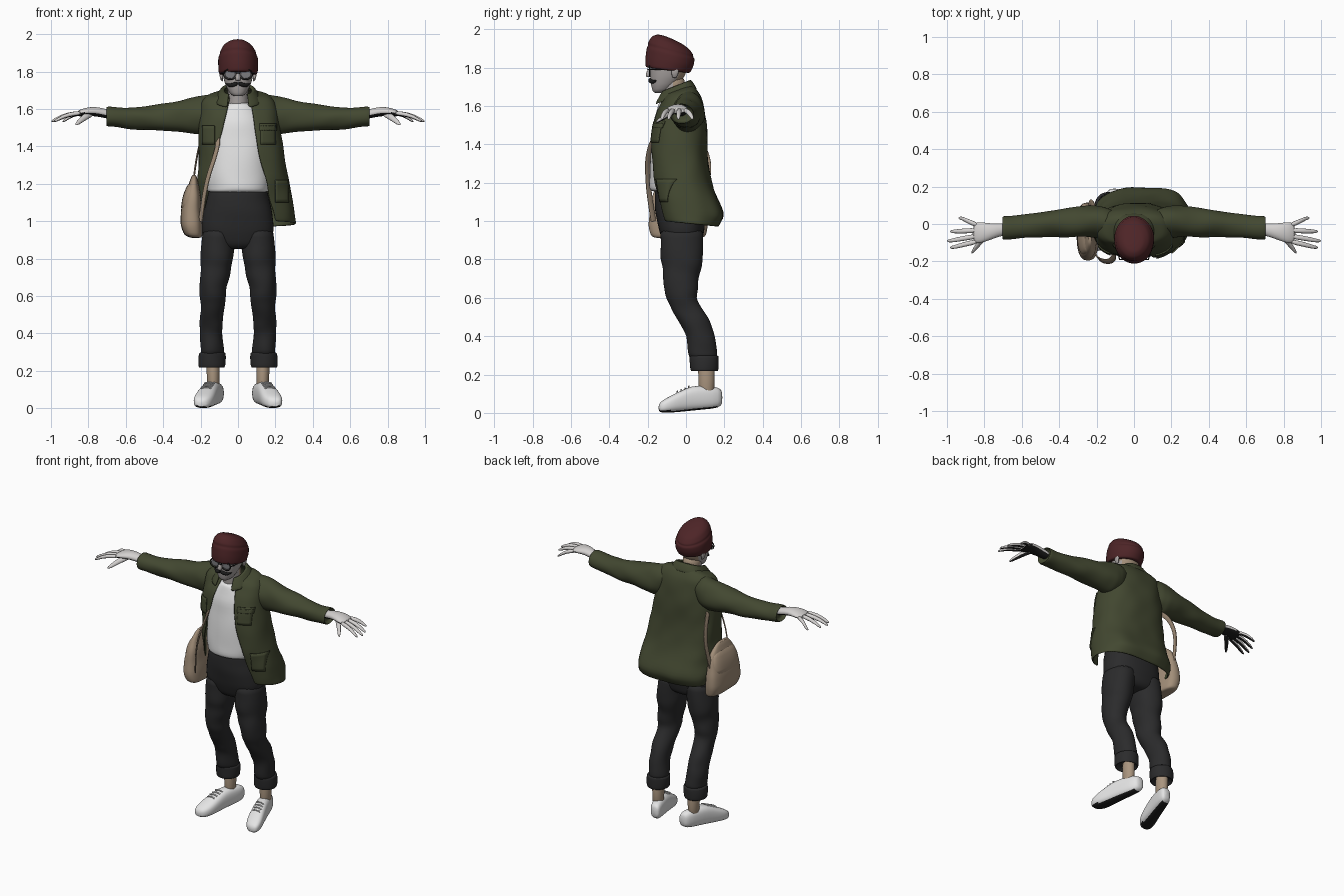
import bpy, bmesh
from math import sin, cos, pi, acos
from mathutils import Vector, noise
from mathutils.bvhtree import BVHTree

cube = bpy.data.objects.get("Cube")
if cube:
    bpy.data.objects.remove(cube)


def material(name, r, g, b):
    m = bpy.data.materials.new(name)
    m.use_nodes = True
    m.diffuse_color = (r, g, b, 1)
    bsdf = m.node_tree.nodes["Principled BSDF"]
    bsdf.inputs["Base Color"].default_value = (r, g, b, 1)
    bsdf.inputs["Roughness"].default_value = 0.8
    return m


OLIVE = material("olive cloth", .055, .064, .03)
CHARCOAL = material("charcoal denim", .024, .024, .025)
WHITE = material("white", .78, .78, .78)
PALE = material("pale skin", .66, .64, .63)
GREY = material("grey skin", .4, .37, .36)
TAN = material("tan skin", .4, .3, .21)
CANVAS = material("canvas", .36, .27, .19)
MAROON = material("maroon knit", .075, .018, .02)
BLACK = material("black", .012, .012, .012)
LENS = material("lens grey", .2, .2, .21)


def spow(v, p):
    return abs(v) ** p * (1 if v >= 0 else -1)


def resample(rings, k):
    out = []
    for a, b in zip(rings, rings[1:]):
        out += [[u + (v - u) * i / k for u, v in zip(a, b)] for i in range(k)]
    return out + [list(rings[-1])]


def finish(name, bm, mats, rule=None, subsurf=1, thick=0):
    bmesh.ops.recalc_face_normals(bm, faces=bm.faces)
    bm.normal_update()
    if rule:
        for f in bm.faces:
            f.material_index = 1 if rule(f) else 0
    me = bpy.data.meshes.new(name)
    bm.to_mesh(me)
    bm.free()
    ob = bpy.data.objects.new(name, me)
    bpy.context.collection.objects.link(ob)
    for m in mats:
        me.materials.append(m)
    if thick:
        s = ob.modifiers.new("thickness", 'SOLIDIFY')
        s.thickness, s.offset = thick, 0
    if subsurf:
        s = ob.modifiers.new("smooth", 'SUBSURF')
        s.levels = s.render_levels = subsurf
    bpy.ops.object.select_all(action='DESELECT')
    ob.select_set(True)
    bpy.context.view_layer.objects.active = ob
    bpy.ops.object.shade_smooth_by_angle(angle=1.1)
    return ob


def crumple(co, centre, amount):
    """Push a cloth point in or out for soft folds."""
    n = noise.noise(Vector((co.x * 9, co.y * 9, co.z * 14)))
    return co + (co - centre).normalized() * n * amount


def loft(name, mats, rings, axis='Z', side=1, p=1, k=1, folds=0, n=20, rule=None):
    """Skin rings of (x, y, z, radius, radius, slope) that lie across one axis."""
    bm = bmesh.new()
    loops = []
    for r in resample([tuple(r) + (0,) * (6 - len(r)) for r in rings], k):
        c, loop = Vector(r[:3]), []
        for i in range(n):
            t = 2 * pi * i / n
            u, v = r[3] * spow(cos(t), p), r[4] * spow(sin(t), p)
            d = {'Z': (u, v, r[5] * v), 'X': (0, u, v), 'Y': (u, 0, v)}[axis]
            co = crumple(c + Vector(d), c, folds)
            loop.append(bm.verts.new((co.x * side, co.y, co.z)))
        loops.append(loop)
    for a, b in zip(loops, loops[1:]):
        for i in range(n):
            j = (i + 1) % n
            bm.faces.new((a[i], a[j], b[j], b[i]))
    bm.faces.new(loops[0])
    bm.faces.new(loops[-1])
    return finish(name, bm, mats, rule)


def wrap(name, mat, rings, folds=0, k=2, n=36, p=.78):
    """Open-fronted cloth: (z, right x, left x, front y, back y, open right, open left, slope)."""
    bm = bmesh.new()
    loops = []
    for z, xr, xl, yf, yb, o_r, o_l, tilt in resample(rings, k):
        cx, rx, cy, ry = (xl + xr) / 2, (xl - xr) / 2, (yf + yb) / 2, (yb - yf) / 2
        edge = [acos(max(-1, min(1, spow((o - cx) / rx, 1 / p)))) for o in (o_l, o_r)]
        start, end = -edge[0], 2 * pi - edge[1]
        loop = []
        for i in range(n + 1):
            t = start + (end - start) * i / n
            y = ry * spow(sin(t), p)
            co = Vector((cx + rx * spow(cos(t), p), cy + y, z + tilt * y))
            loop.append(bm.verts.new(crumple(co, Vector((cx, cy, z)), folds)))
        loops.append(loop)
    for a, b in zip(loops, loops[1:]):
        for i in range(n):
            bm.faces.new((a[i], a[i + 1], b[i + 1], b[i]))
    return finish(name, bm, [mat], thick=.01)


def ribbon(name, mat, pts, depth, width=0):
    cu = bpy.data.curves.new(name, 'CURVE')
    cu.dimensions = '3D'
    cu.bevel_depth, cu.extrude, cu.bevel_resolution = depth, width, 1
    sp = cu.splines.new('NURBS')
    sp.points.add(len(pts) - 1)
    for q, co in zip(sp.points, pts):
        q.co = (*co, 1)
    sp.use_endpoint_u, sp.order_u = True, 3
    cu.materials.append(mat)
    ob = bpy.data.objects.new(name, cu)
    bpy.context.collection.objects.link(ob)


def patch(name, mat, target, x0, x1, z0, z1, n=6):
    """Thin pocket laid on the front of a garment."""
    tree = BVHTree.FromObject(target, bpy.context.evaluated_depsgraph_get())
    bm = bmesh.new()
    bmesh.ops.create_grid(bm, x_segments=n, y_segments=n, size=.5)
    for v in bm.verts:
        x, z = x0 + (x1 - x0) * (v.co.x + .5), z0 + (z1 - z0) * (v.co.y + .5)
        hit = tree.ray_cast(Vector((x, -1, z)), Vector((0, 1, 0)))[0]
        v.co = (x, (hit.y if hit else -.1) - .004, z)
    finish(name, bm, [mat], subsurf=0, thick=.008)


# Trousers
loft("trouser_hips", [CHARCOAL], [
    (0, -.04, 1.18, .155, .12), (0, -.035, 1.13, .165, .13), (0, -.03, 1.05, .185, .13),
    (0, -.022, .95, .198, .12), (0, -.02, .88, .17, .1), (0, -.02, .85, .09, .07)], p=.85, k=2, folds=.006)

under = lambda f: f.normal.z < -.4
for side, label in ((1, "left"), (-1, "right")):
    loft(label + "_trouser_leg", [CHARCOAL], [
        (.1, -.02, .97, .095, .115), (.112, -.022, .8, .092, .11), (.125, -.026, .7, .08, .095),
        (.133, -.025, .6, .071, .078), (.139, .03, .5, .065, .082), (.141, .075, .4, .063, .078),
        (.14, .095, .27, .064, .073)], side=side, k=3, folds=.014)
    loft(label + "_trouser_cuff", [CHARCOAL], [
        (.14, .093, .3, .06, .07), (.14, .095, .295, .072, .077), (.14, .096, .225, .072, .077),
        (.14, .097, .215, .066, .07), (.14, .097, .24, .05, .055)], side=side, k=2, folds=.008)
    loft(label + "_ankle", [TAN], [(.132, .105, .08, .036, .045), (.132, .108, .16, .032, .04),
                                   (.135, .105, .28, .042, .05)], side=side)
    # Shoe, turned outward towards the toe
    shoe = [(.19, .08, .022, .03), (.175, .08, .038, .055), (.1, .08, .045, .062),
            (.03, .077, .048, .066), (-.03, .06, .053, .055), (-.08, .045, .056, .044),
            (-.12, .034, .048, .034), (-.145, .026, .026, .02)]
    loft(label + "_shoe", [WHITE, BLACK],
         [(.13 + .28 * (.1 - y), y, z, rx, rz) for y, z, rx, rz in shoe],
         axis='Y', side=side, p=.75, rule=lambda f: f.normal.z < -.75)
    for i in range(4):
        y, z = -.045 + .02 * i, .112 + .009 * i
        x = .13 + .28 * (.1 - y)
        ribbon(label + "_shoe_lace", WHITE, [((x + d) * side, y, z + e) for d, e in
                                             ((-.028, -.006), (0, .006), (.028, -.006))], .004)

    # Sleeve, palm, fingers and thumb
    loft(label + "_sleeve", [OLIVE], [
        (.1, .0, 1.59, .07, .08), (.16, .008, 1.575, .085, .1), (.21, .014, 1.562, .085, .107),
        (.3, .01, 1.56, .082, .084), (.45, 0, 1.552, .071, .071), (.6, -.012, 1.555, .063, .061),
        (.69, -.022, 1.562, .06, .053), (.705, -.023, 1.563, .054, .047),
        (.68, -.023, 1.563, .04, .035)], axis='X', side=side, k=3, folds=.014)
    loft(label + "_palm", [PALE, BLACK], [
        (.66, -.025, 1.567, .03, .025), (.71, -.03, 1.575, .034, .025), (.76, -.04, 1.588, .042, .026),
        (.82, -.046, 1.585, .058, .022), (.865, -.05, 1.573, .056, .016)], axis='X', side=side, rule=under)
    for name, base, tip in (("index", -.092, (.985, -.125)), ("middle", -.064, (1.0, -.09)),
                            ("ring", -.034, (.985, -.04)), ("little", -.008, (.94, .032))):
        x, y = tip
        loft(label + "_" + name + "_finger", [PALE, BLACK], [
            (.83, base, 1.578, .015, .014), ((.83 + x) / 2, (base + y) / 2, 1.572, .014, .013),
            (x - .02, y, 1.543, .011, .01), (x, y, 1.532, .006, .005)],
            axis='X', side=side, n=10, rule=under)
    loft(label + "_thumb", [PALE, BLACK], [
        (.78, -.05, 1.578, .024, .02), (.815, -.09, 1.56, .019, .017),
        (.845, -.125, 1.535, .015, .014), (.868, -.16, 1.515, .008, .007)],
        axis='Y', side=side, n=10, rule=under)

    # Ears, glasses and moustache halves
    loft(label + "_ear", [GREY], [(.083, -.06, 1.745, .005, .012), (.09, -.058, 1.77, .01, .02),
                                  (.09, -.055, 1.8, .01, .022)], side=side, n=10)
    loft(label + "_lens", [LENS], [(.042, -.189, 1.785, .032, .026), (.042, -.184, 1.785, .032, .026)],
         axis='Y', side=side)
    ribbon(label + "_glasses_rim", BLACK, [
        (side * (.042 + .035 * cos(i * pi / 8)), -.19, 1.785 + .029 * sin(i * pi / 8)) for i in range(17)], .003)
    ribbon(label + "_glasses_arm", BLACK, [(side * .077, -.188, 1.79), (side * .09, -.15, 1.792),
                                           (side * .09, -.06, 1.79)], .003)
    loft(label + "_moustache", [BLACK], [
        (0, -.188, 1.737, .009, .012), (.02, -.187, 1.732, .012, .013),
        (.045, -.172, 1.723, .011, .01), (.066, -.155, 1.735, .004, .004)], axis='X', side=side, n=10)

# Shirt
loft("shirt", [WHITE], [
    (0, -.04, 1.15, .165, .142), (0, -.042, 1.18, .17, .15), (0, -.042, 1.26, .172, .15),
    (0, -.04, 1.4, .172, .142), (0, -.04, 1.52, .17, .128), (0, -.045, 1.6, .12, .1),
    (0, -.06, 1.635, .068, .072)], p=.9, k=2, folds=.009)

# Jacket and collar
jacket = wrap("jacket", OLIVE, [
    (.985, -.215, .305, -.125, .165, -.2, .2, -.1), (1.04, -.215, .305, -.14, .195, -.195, .19, -.08),
    (1.12, -.212, .288, -.155, .165, -.185, .165, -.04), (1.22, -.21, .268, -.17, .125, -.16, .145, 0),
    (1.36, -.208, .243, -.18, .105, -.12, .105, 0), (1.48, -.205, .222, -.175, .105, -.085, .088, 0),
    (1.57, -.2, .205, -.155, .095, -.06, .078, 0), (1.64, -.195, .198, -.12, .075, -.05, .065, .1),
    (1.672, -.16, .16, -.105, .05, -.045, .055, .2), (1.685, -.08, .08, -.1, .02, -.045, .05, .4)],
    folds=.014)
wrap("collar", OLIVE, [
    (1.695, -.072, .072, -.115, .01, -.045, .045, .4), (1.705, -.085, .085, -.13, .025, -.05, .05, .4),
    (1.645, -.125, .125, -.165, .055, -.055, .055, .35)])
for label, x0, x1, z0, z1 in (("left_chest", .12, .2, 1.41, 1.51), ("left_chest_flap", .115, .205, 1.485, 1.52),
                              ("right_chest", -.19, -.125, 1.41, 1.51), ("left_hip", .2, .27, 1.1, 1.22)):
    patch(label + "_pocket", OLIVE, jacket, x0, x1, z0, z1)

# Neck and head
loft("neck", [GREY, TAN], [(0, -.055, 1.58, .06, .065), (0, -.065, 1.66, .054, .06),
                           (0, -.07, 1.76, .06, .066)], k=2, rule=lambda f: f.calc_center_median().y > -.07)
loft("head", [GREY, TAN], [
    (0, -.142, 1.668, .022, .024), (0, -.13, 1.682, .043, .046), (0, -.115, 1.71, .06, .068),
    (0, -.098, 1.75, .075, .089), (0, -.09, 1.79, .084, .098), (0, -.085, 1.86, .086, .1)],
    k=2, p=.92, rule=lambda f: f.calc_center_median().y > -.05)
loft("nose", [GREY], [(0, -.193, 1.75, .017, .016), (0, -.196, 1.762, .016, .018),
                      (0, -.185, 1.8, .009, .012)], n=10)
ribbon("glasses_bridge", BLACK, [(-.01, -.196, 1.79), (0, -.204, 1.796), (.01, -.196, 1.79)], .003)

# Knitted hat with folded brim
loft("hat", [MAROON], [
    (0, -.095, 1.785, .095, .108, -.13), (0, -.094, 1.792, .106, .12, -.13),
    (0, -.086, 1.83, .109, .128, -.17), (0, -.08, 1.872, .107, .128, -.22),
    (0, -.08, 1.886, .099, .12, -.25), (0, -.079, 1.9, .098, .12, -.28),
    (0, -.08, 1.93, .082, .1, -.33), (0, -.085, 1.95, .055, .066, -.38),
    (0, -.088, 1.957, .02, .024, -.4)], k=2, folds=.004)

# Shoulder bag with flap and strap
loft("bag", [CANVAS], [
    (-.225, -.04, .91, .025, .12), (-.238, -.04, .925, .05, .145), (-.248, -.04, .98, .06, .155),
    (-.25, -.04, 1.06, .054, .15), (-.242, -.04, 1.14, .042, .138), (-.238, -.04, 1.2, .025, .11),
    (-.235, -.05, 1.25, .01, .05)], p=.7, k=2, folds=.008)
loft("bag_flap", [CANVAS], [
    (-.253, -.04, 1.05, .058, .135), (-.247, -.04, 1.14, .048, .13), (-.24, -.04, 1.205, .026, .1)],
    p=.7, k=2)
ribbon("bag_strap", CANVAS, [
    (-.2, -.17, 1.0), (-.185, -.19, 1.12), (-.16, -.2, 1.24), (-.125, -.2, 1.34), (-.1, -.17, 1.44),
    (-.15, -.05, 1.5), (-.2, .06, 1.44), (-.225, .12, 1.32), (-.24, .11, 1.2), (-.245, .08, 1.1)], .004, .012)
